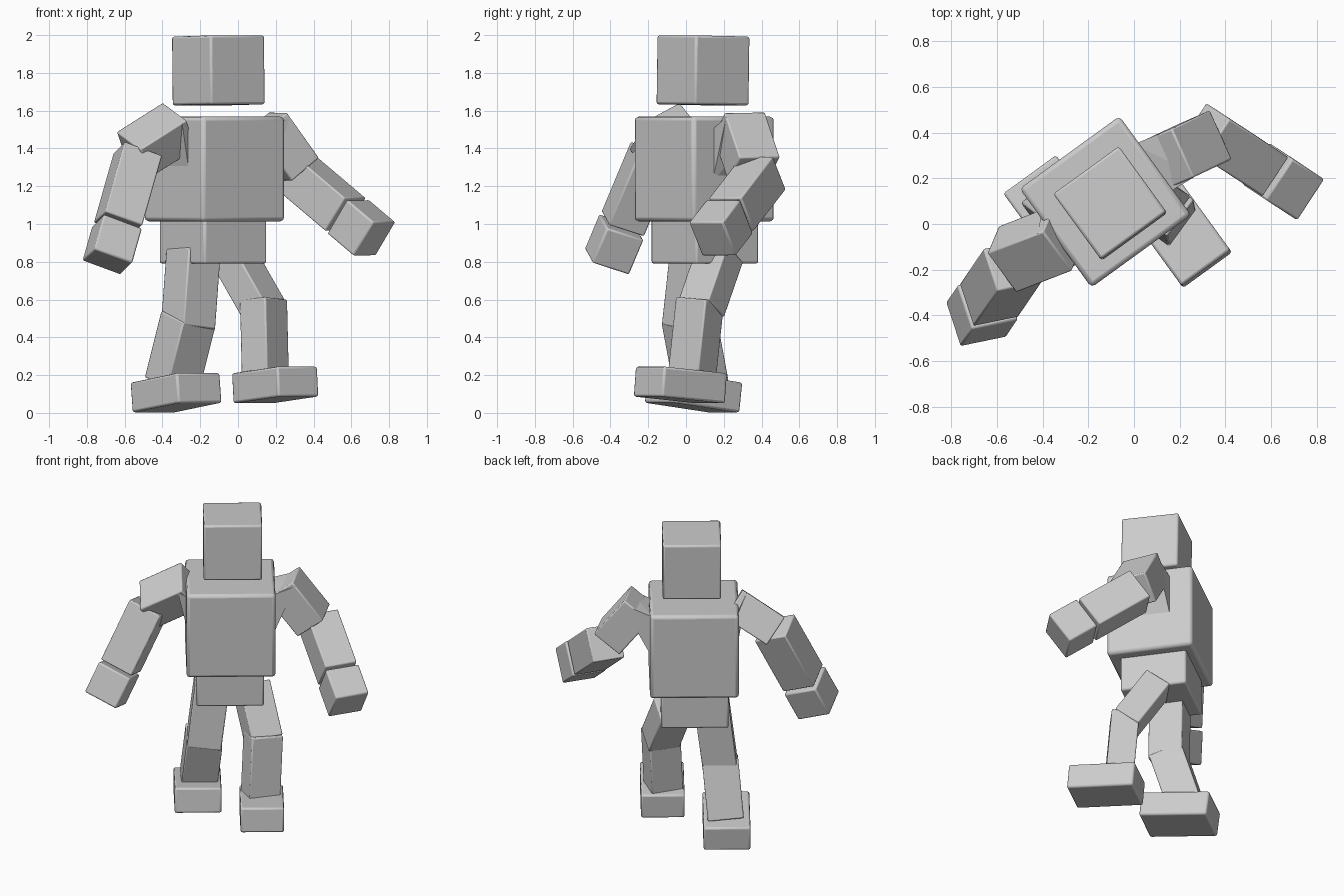
import bpy, bmesh
from math import radians
from mathutils import Vector, Matrix, Euler

if "Cube" in bpy.data.objects:
    bpy.data.objects.remove(bpy.data.objects["Cube"])

TURN = 36                                   # the whole figure is turned about z
LEFT = Vector((0.809, 0.588, 0))            # figure's left
FRONT = Vector((0.588, -0.809, 0))          # figure's front


def finish(name, bm, bevel):
    mesh = bpy.data.meshes.new(name)
    bmesh.ops.recalc_face_normals(bm, faces=bm.faces)
    bm.to_mesh(mesh)
    bm.free()
    ob = bpy.data.objects.new(name, mesh)
    bpy.context.collection.objects.link(ob)
    if bevel:
        m = ob.modifiers.new("soft_edges", 'BEVEL')
        m.width, m.segments = bevel, 2
    for p in mesh.polygons:
        p.use_smooth = bool(bevel)
    if bevel:
        bpy.context.view_layer.objects.active = ob
        ob.select_set(True)
        bpy.ops.object.shade_smooth_by_angle(angle=radians(40))
        ob.select_set(False)
    return ob


def box(name, matrix, size, bevel):
    bm = bmesh.new()
    bmesh.ops.create_cube(bm, size=1)
    bm.transform(matrix @ Matrix.Diagonal((*size, 1)))
    return finish(name, bm, bevel)


def block(name, center, size, tilt=0, turn=TURN, bevel=0.012):
    rot = Euler((radians(tilt), 0, radians(turn))).to_matrix().to_4x4()
    return box(name, Matrix.Translation(center) @ rot, size, bevel)


def frame(a, b, ref):
    z = (b - a).normalized()
    x = Vector(ref)
    x = (x - z * x.dot(z)).normalized()
    return x, z.cross(x), z


def bar(name, a, b, w, d, ref, bevel=0.008):
    a, b = Vector(a), Vector(b)
    rot = Matrix(frame(a, b, ref)).transposed().to_4x4()
    return box(name, Matrix.Translation((a + b) / 2) @ rot, (w, d, (b - a).length), bevel)


def flare(name, a, b, w, d, ref, side):
    # wedge joining the base of an upper arm to the side of the torso
    a, b = Vector(a), Vector(b)
    x, y, z = frame(a, b, ref)
    pts = [a + z * 0.03 + x * i * w / 2.02 + y * j * d / 2.02 for i in (-1, 1) for j in (-1, 1)]
    mid = Vector((-0.125, 0.097, 0))
    for f in (-0.13, 0.13):
        for h in (1.22, 1.5):
            pts.append(mid + LEFT * side * 0.25 + FRONT * f + Vector((0, 0, h)))
    bm = bmesh.new()
    for p in pts:
        bm.verts.new(p)
    out = bmesh.ops.convex_hull(bm, input=bm.verts)
    loose = {v for v in out["geom_interior"] if isinstance(v, bmesh.types.BMVert)}
    bmesh.ops.delete(bm, geom=list(loose), context='VERTS')
    return finish(name, bm, 0)


# head, torso and pelvis
block("head", (-0.104, 0.09, 1.813), (0.355, 0.355, 0.365), tilt=-1)
block("torso", (-0.125, 0.097, 1.291), (0.54, 0.535, 0.555), bevel=0.02)
block("pelvis", (-0.132, 0.1, 0.91), (0.41, 0.41, 0.24))

# feet, toes slightly raised
block("left_foot", (0.197, -0.03, 0.148), (0.265, 0.415, 0.16), tilt=-5)
block("right_foot", (-0.328, 0.04, 0.107), (0.285, 0.425, 0.16), tilt=-7)

# legs
OUT = (0.588, 0.809, 0)
bar("left_thigh", (-0.03, 0.18, 0.84), (0.135, 0.08, 0.55), 0.2, 0.17, OUT)
bar("left_shin", (0.135, 0.075, 0.60), (0.145, 0.03, 0.18), 0.2, 0.17, OUT)
bar("right_thigh", (-0.235, 0.06, 0.86), (-0.265, 0.015, 0.45), 0.21, 0.21, LEFT)
bar("right_shin", (-0.262, 0.015, 0.50), (-0.35, 0.08, 0.15), 0.22, 0.21, LEFT)

# arms: shoulder, elbow, forearm start, wrist, then section axes
arms = {
    "right": ((-0.31, -0.06, 1.52), (-0.555, -0.155, 1.365), (-0.53, -0.18, 1.37),
              (-0.635, -0.335, 1.0), (0.14, -0.2, -0.11), (0.94, 0.2, -0.33), -1),
    "left": ((0.14, 0.28, 1.53), (0.31, 0.36, 1.29), (0.31, 0.41, 1.27),
             (0.57, 0.24, 1.05), (-0.1, 0.2, 0.015), (-0.15, 0.1, -0.19), 1),
}
for side, (sh, el, fs, wr, ref1, ref2, s) in arms.items():
    bar(side + "_upper_arm", sh, el, 0.235, 0.2, ref1)
    flare(side + "_shoulder", sh, el, 0.235, 0.2, ref1, s)
    bar(side + "_forearm", fs, wr, 0.215, 0.205, ref2)
    d = (Vector(wr) - Vector(fs)).normalized()
    bar(side + "_hand", Vector(wr) + d * 0.018, Vector(wr) + d * 0.225, 0.22, 0.215, ref2, 0.01)
